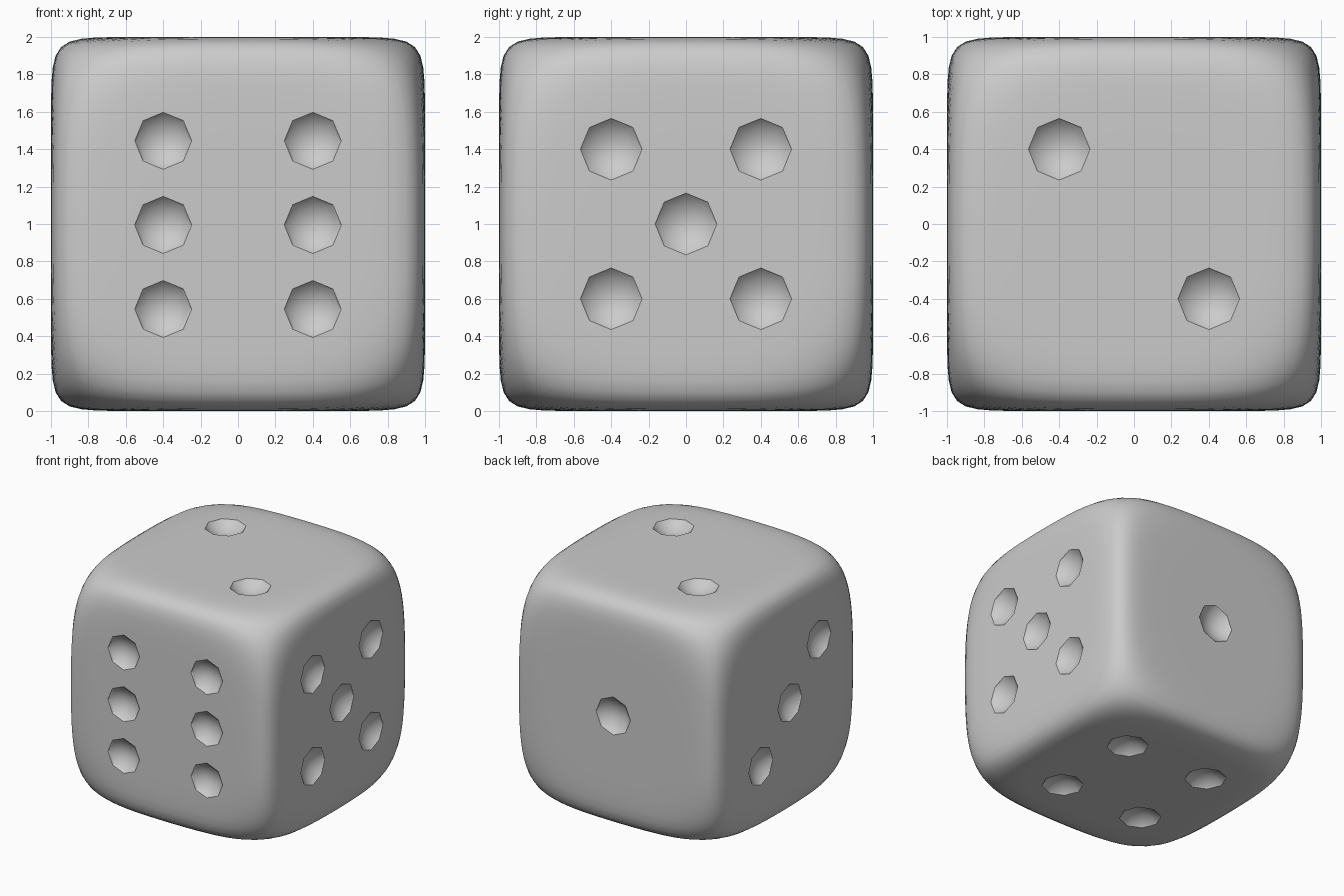
import bpy, bmesh, math
from mathutils import Vector, Matrix

if "Cube" in bpy.data.objects:
    bpy.data.objects.remove(bpy.data.objects["Cube"])

CENTRE = Vector((0, 0, 1))


def implicit(p):
    # rounded box blended with a sphere that trims the corners
    return sum(abs(c) ** 14 for c in p) + (p.length / 1.517) ** 20


def round_off(p):
    lo, hi = 0.3, 1.2
    for _ in range(30):
        mid = (lo + hi) / 2
        if implicit(p * mid) < 1:
            lo = mid
        else:
            hi = mid
    return p * lo


def make_object(name, bm):
    mesh = bpy.data.meshes.new(name)
    bm.to_mesh(mesh)
    bm.free()
    ob = bpy.data.objects.new(name, mesh)
    bpy.context.collection.objects.link(ob)
    return ob


# rounded cube body
bm = bmesh.new()
bmesh.ops.create_cube(bm, size=2)
bmesh.ops.subdivide_edges(bm, edges=bm.edges[:], cuts=25, use_grid_fill=True)
for v in bm.verts:
    v.co = round_off(v.co) + CENTRE
body = make_object("die_body", bm)

# pip layouts: outward normal, in-face right axis, in-face up axis, radius, positions
A = 0.4
square = [(x, y) for x in (-A, A) for y in (-A, A)]
faces = [
    ((0, -1, 0), (1, 0, 0), (0, 0, 1), 0.155,
     [(x, y) for x in (-A, A) for y in (-0.455, -0.005, 0.445)]),    # front: six
    ((1, 0, 0), (0, 1, 0), (0, 0, 1), 0.167, square + [(0, 0)]),     # right: five
    ((0, 0, -1), (1, 0, 0), (0, -1, 0), 0.167, square),              # bottom: four
    ((-1, 0, 0), (0, -1, 0), (0, 0, 1), 0.167,
     [(A, A), (0, 0), (-A, -A)]),                                    # left: three
    ((0, 0, 1), (1, 0, 0), (0, 1, 0), 0.167, [(-A, A), (A, -A)]),    # top: two
    ((0, 1, 0), (-1, 0, 0), (0, 0, 1), 0.167, [(0, 0)]),             # back: one
]

# eight-sided spheres that scoop out the pips
DEPTH = 0.075
bm = bmesh.new()
for normal, right, up, r, spots in faces:
    n, u, w = Vector(normal), Vector(right), Vector(up)
    R = (r * r + DEPTH * DEPTH) / (2 * DEPTH)
    turn = Matrix((u, w, n)).transposed().to_4x4()
    for a, b in spots:
        pos = CENTRE + n * (1 + R - DEPTH) + u * a + w * b
        bmesh.ops.create_uvsphere(bm, u_segments=8, v_segments=12, radius=R,
                                  matrix=Matrix.Translation(pos) @ turn)
bmesh.ops.recalc_face_normals(bm, faces=bm.faces[:])
cutter = make_object("pip_cutter", bm)
cutter.hide_render = True

# carve pips and shade
mod = body.modifiers.new("pips", 'BOOLEAN')
mod.operation = 'DIFFERENCE'
mod.solver = 'EXACT'
mod.object = cutter
bpy.context.view_layer.objects.active = body
body.select_set(True)
bpy.ops.object.modifier_apply(modifier=mod.name)
bpy.data.objects.remove(cutter)
bpy.ops.object.shade_smooth_by_angle(angle=math.radians(36))
